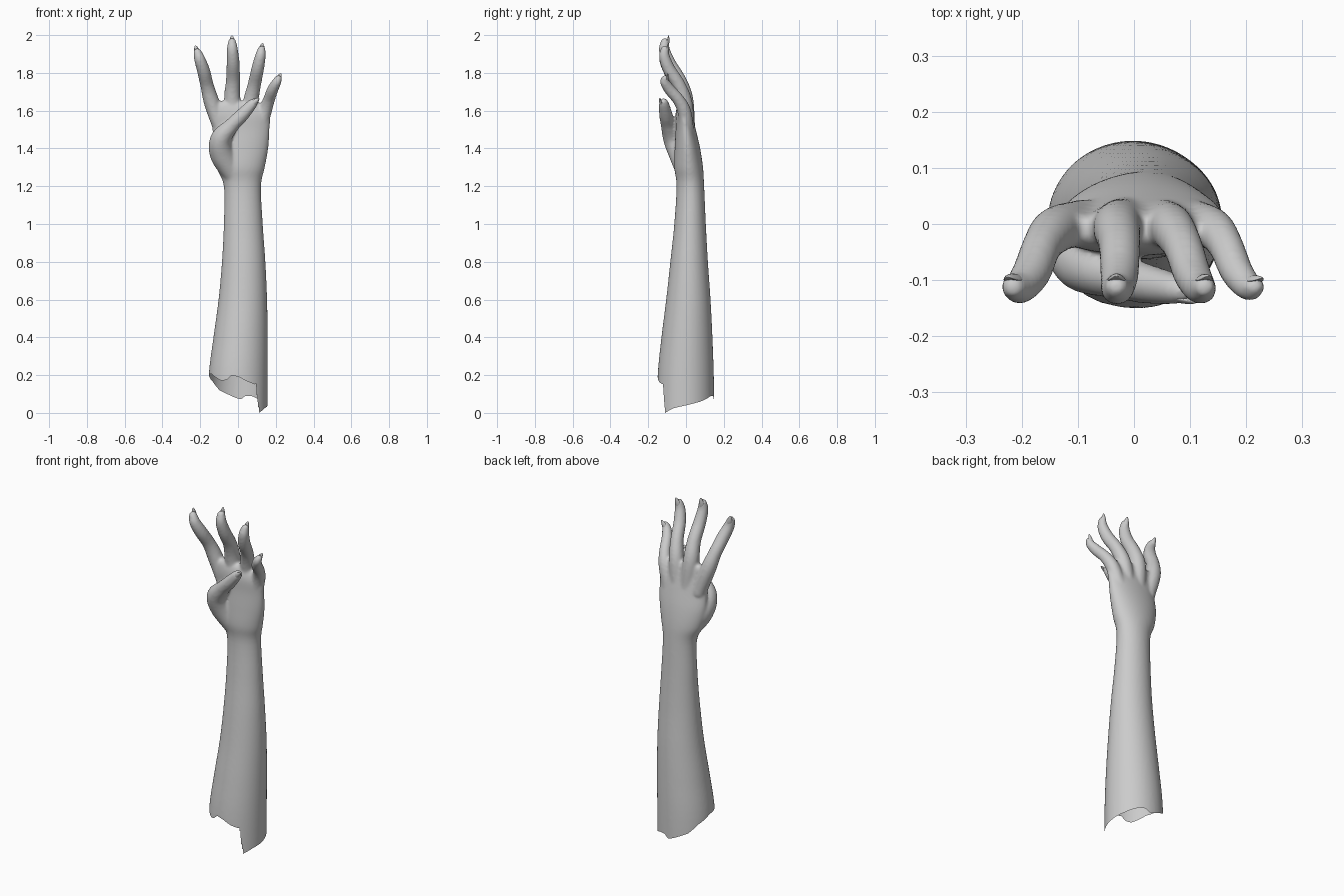
import bpy, bmesh, math
from mathutils import Vector, Matrix

if "Cube" in bpy.data.objects:
    bpy.data.objects.remove(bpy.data.objects["Cube"])

TAU = 2 * math.pi


def smooth_path(pts, steps):
    """Catmull-Rom samples through points of any dimension."""
    pts = [Vector(p) for p in pts]
    ext = [pts[0] * 2 - pts[1]] + pts + [pts[-1] * 2 - pts[-2]]
    out = []
    for i in range(1, len(ext) - 2):
        a, b, c, d = ext[i - 1:i + 3]
        for k in range(steps):
            t = k / steps
            out.append(0.5 * (2 * b + (c - a) * t + (2 * a - 5 * b + 4 * c - d) * t * t
                              + (3 * b - a - 3 * c + d) * t ** 3))
    return out + [pts[-1]]


def loft(bm, sections, n=48):
    """Capped skin over (z, x min, x max, y min, y max) oval sections."""
    rings = []
    for z, x0, x1, y0, y1 in sections:
        rings.append([bm.verts.new(((x0 + x1) / 2 + (x1 - x0) / 2 * math.cos(TAU * i / n),
                                    (y0 + y1) / 2 + (y1 - y0) / 2 * math.sin(TAU * i / n), z))
                      for i in range(n)])
    for a, b in zip(rings, rings[1:]):
        for i in range(n):
            j = (i + 1) % n
            bm.faces.new((a[i], a[j], b[j], b[i]))
    bm.faces.new(rings[0][::-1])
    bm.faces.new(rings[-1])


def digit(bm, pts):
    """Chain of overlapping balls along (x, y, z, radius) points."""
    for p in smooth_path(pts, 9):
        bmesh.ops.create_icosphere(bm, subdivisions=3, radius=p[3],
                                   matrix=Matrix.Translation(p.to_3d()))


def lerp_table(table, v):
    for (a, za), (b, zb) in zip(table, table[1:]):
        if a <= v <= b:
            return za + (zb - za) * (v - a) / (b - a)
    return table[-1][1]


# Forearm, wrist and palm: z, x min, x max, y min, y max
profile = [(-0.08, -.165, .155, -.16, .15), (0.2, -.155, .157, -.15, .147),
           (0.4, -.13, .157, -.13, .14), (0.6, -.103, .154, -.105, .13),
           (0.8, -.085, .145, -.083, .116), (1.0, -.075, .131, -.062, .105),
           (1.2, -.075, .122, -.05, .096), (1.3, -.115, .142, -.062, .09),
           (1.4, -.135, .16, -.06, .075), (1.5, -.135, .167, -.055, .052),
           (1.58, -.15, .168, -.055, .032), (1.63, -.15, .13, -.045, .022),
           (1.65, -.12, .09, -.03, .012)]

# Digit centre lines: x, y, z, radius
digits = {
    "index": [(-.09, .005, 1.5, .04), (-.138, -.01, 1.64, .042), (-.163, -.038, 1.73, .036),
              (-.182, -.085, 1.81, .035), (-.202, -.112, 1.87, .03), (-.215, -.112, 1.91, .022)],
    "middle": [(-.015, .005, 1.5, .045), (-.03, -.005, 1.66, .044), (-.026, -.036, 1.76, .038),
               (-.026, -.088, 1.85, .035), (-.03, -.114, 1.92, .03), (-.031, -.112, 1.963, .022)],
    "ring": [(.05, .005, 1.5, .042), (.066, -.006, 1.64, .041), (.086, -.038, 1.735, .036),
             (.104, -.09, 1.82, .034), (.118, -.114, 1.885, .029), (.125, -.112, 1.925, .021)],
    "little": [(.105, .005, 1.48, .04), (.14, -.008, 1.59, .037), (.163, -.038, 1.655, .032),
               (.183, -.085, 1.71, .03), (.204, -.112, 1.75, .025), (.214, -.112, 1.77, .019)],
    "thumb": [(-.03, .005, 1.27, .055), (-.083, -.025, 1.37, .066), (-.09, -.065, 1.45, .056),
              (-.035, -.093, 1.52, .04), (.02, -.106, 1.575, .036), (.066, -.115, 1.625, .029),
              (.085, -.118, 1.645, .022)],
}

bm = bmesh.new()
loft(bm, [tuple(s) for s in smooth_path(profile, 5)])
for pts in digits.values():
    digit(bm, pts)
mesh = bpy.data.meshes.new("arm_and_hand")
bm.to_mesh(mesh)
bm.free()
arm = bpy.data.objects.new("arm_and_hand", mesh)
bpy.context.collection.objects.link(arm)
bpy.context.view_layer.objects.active = arm
arm.select_set(True)

# Fuse into one continuous skin and soften the joins
mod = arm.modifiers.new("fuse", 'REMESH')
mod.mode = 'VOXEL'
mod.voxel_size = 0.007
soft = arm.modifiers.new("soften", 'SMOOTH')
soft.factor = 0.5
soft.iterations = 9
for name in ("fuse", "soften"):
    bpy.ops.object.modifier_apply(modifier=name)

# Torn open end: edge height by angle (0 = +x, 90 = back, 270 = front)
tear = [(0, .04), (30, .06), (60, .088), (75, .09), (84, .072), (95, .08), (130, .12),
        (150, .165), (180, .205), (205, .205), (235, .17), (247, .175), (257, .2),
        (272, .19), (290, .165), (307, .15), (311, .06), (315, .0), (335, .025), (360, .04)]


def tear_height(co):
    return lerp_table(tear, math.degrees(math.atan2(co.y, co.x)) % 360)


bm = bmesh.new()
bm.from_mesh(arm.data)
bmesh.ops.delete(bm, geom=[v for v in bm.verts if v.co.z < 0.3 and v.co.z < tear_height(v.co)],
                 context='VERTS')
for v in bm.verts:
    if v.is_boundary:
        h = tear_height(v.co)
        if v.co.z - h < 0.012:
            v.co.z = h
for f in bm.faces:
    f.smooth = True
bm.to_mesh(arm.data)
bm.free()


# Pointed nails on the back of each tip
def nail(name, tip, along, out, size):
    along = Vector(along).normalized()
    side = along.cross(Vector(out)).normalized()
    out = side.cross(along)
    bm = bmesh.new()
    bmesh.ops.create_uvsphere(bm, u_segments=20, v_segments=12, radius=1)
    for v in bm.verts:
        x, y, z = v.co
        w = 0.8 if z < 0 else 0.8 - 0.25 * z
        # curve the plate around the finger
        v.co = (Vector(tip) + side * (x * w * size) + along * (z * 1.7 * size)
                + out * ((y * 0.28 - 0.3 * x * x) * size))
    for f in bm.faces:
        f.smooth = True
    me = bpy.data.meshes.new(name)
    bm.to_mesh(me)
    bm.free()
    bpy.context.collection.objects.link(bpy.data.objects.new(name, me))


for name, pts in digits.items():
    a, b = Vector(pts[-2][:3]), Vector(pts[-1][:3])
    r = pts[-1][3]
    out = Vector((.35, -.85, .1)) if name == "thumb" else Vector((0, 1, 0))
    d = (b - a).normalized()
    o = (out - d * out.dot(d)).normalized()
    nail(name + "_nail", b + o * r * 0.82 + d * r * 0.1, d, o, r * 0.92)
